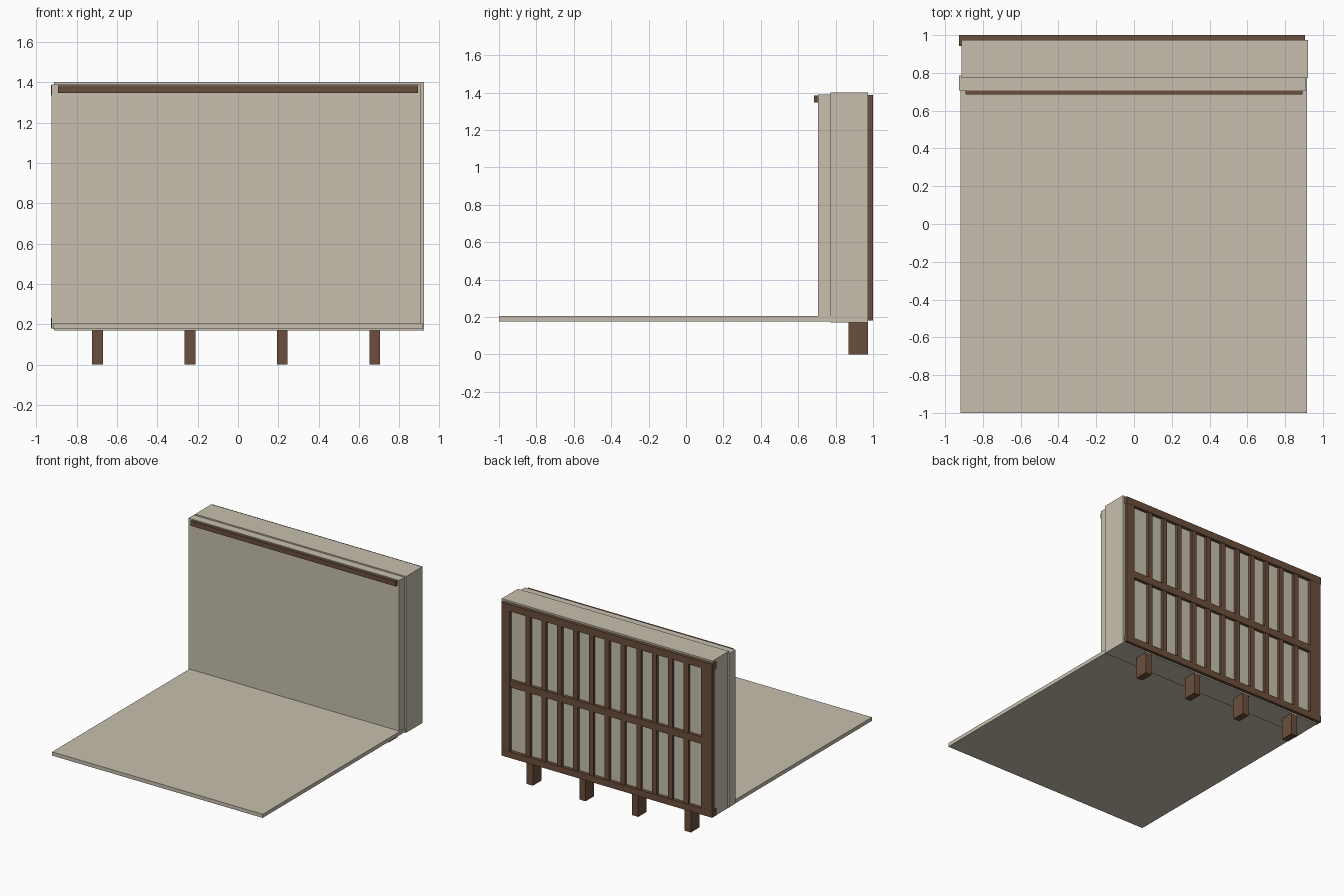
import bpy

if "Cube" in bpy.data.objects:
    bpy.data.objects.remove(bpy.data.objects["Cube"])


def material(name, rgb):
    m = bpy.data.materials.new(name)
    m.diffuse_color = (*rgb, 1)
    m.use_nodes = True
    m.node_tree.nodes["Principled BSDF"].inputs["Base Color"].default_value = m.diffuse_color
    return m


BEIGE = material("beige panel", (0.58, 0.53, 0.43))
BROWN = material("brown wood", (0.147, 0.078, 0.045))


def box(name, x, y, z, mat):
    """Box from (min, max) ranges on each axis."""
    bpy.ops.mesh.primitive_cube_add(size=1, location=[(a + b) / 2 for a, b in (x, y, z)])
    o = bpy.context.object
    o.name = name
    o.scale = [b - a for a, b in (x, y, z)]
    bpy.ops.object.transform_apply(location=False, rotation=False, scale=True)
    o.data.materials.append(mat)
    return o


# Floor board and the two upright wall slabs
box("floor_board", (-0.918, 0.915), (-1.0, 0.78), (0.176, 0.205), BEIGE)
box("front_wall_slab", (-0.926, 0.907), (0.707, 0.786), (0.18, 1.39), BEIGE)
box("back_wall_slab", (-0.913, 0.922), (0.772, 0.974), (0.17, 1.40), BEIGE)

# Trim strip along the top of the front wall
box("front_trim", (-0.893, 0.893), (0.685, 0.71), (1.347, 1.384), BROWN)

# Lattice frame on the back: rails and stiles
box("top_rail", (-0.927, 0.905), (0.943, 1.0), (1.333, 1.387), BROWN)
box("bottom_rail", (-0.927, 0.905), (0.943, 1.0), (0.18, 0.23), BROWN)
box("middle_rail", (-0.90, 0.88), (0.965, 0.998), (0.735, 0.79), BROWN)
box("left_stile", (-0.925, -0.828), (0.965, 0.999), (0.2, 1.36), BROWN)
box("right_stile", (0.835, 0.904), (0.965, 0.999), (0.2, 1.36), BROWN)

# Thin vertical slats
for i in range(11):
    x = 0.68 - i * 0.1377
    box(f"slat_{i + 1}", (x - 0.02, x + 0.02), (0.965, 0.995), (0.2, 1.36), BROWN)

# Support legs under the wall
for i in range(4):
    x = -0.697 + i * 0.4583
    box(f"leg_{i + 1}", (x - 0.027, x + 0.027), (0.868, 0.973), (0.0, 0.18), BROWN)
